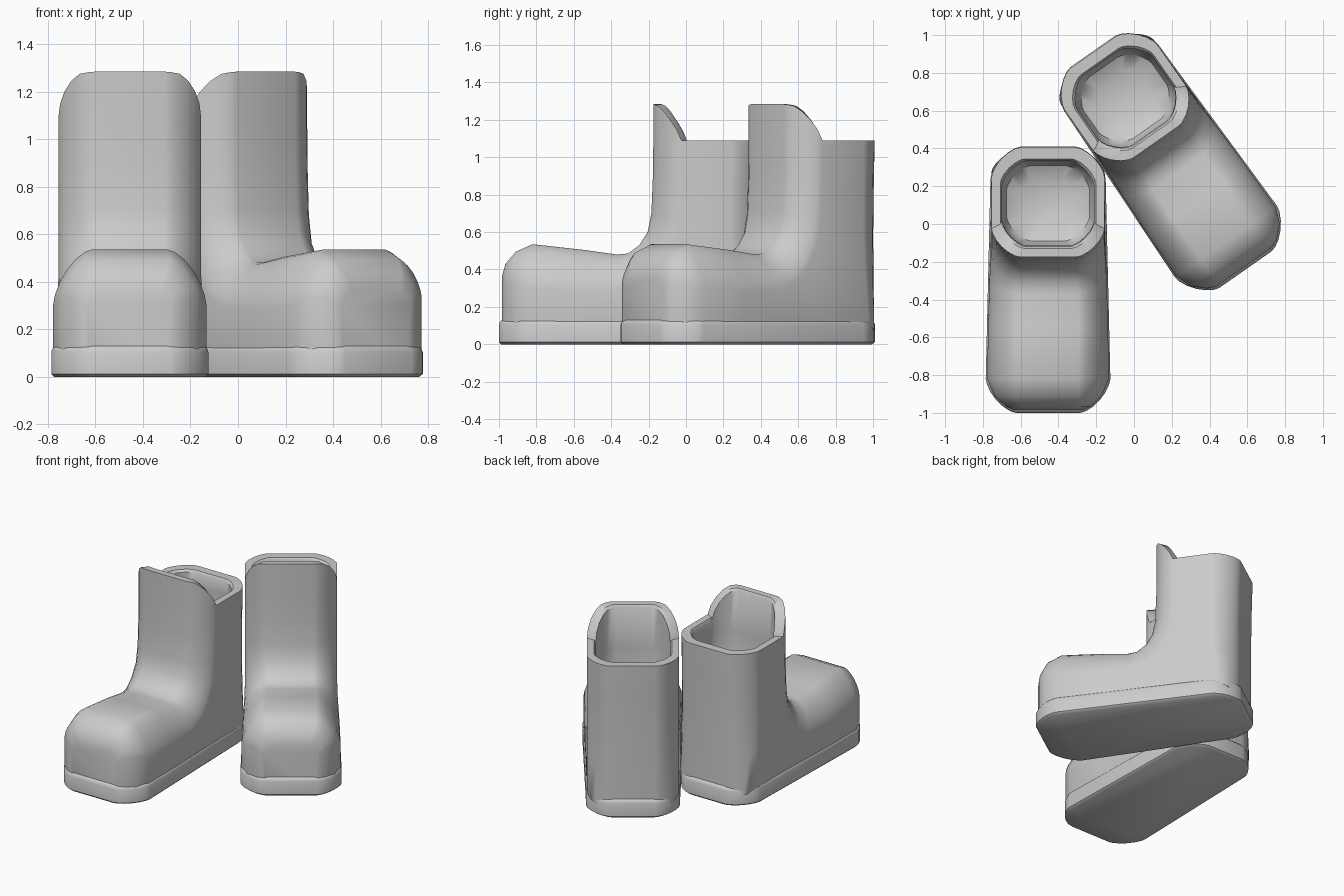
import bpy, bmesh
from math import sin, cos, pi, radians
from mathutils import Vector

if "Cube" in bpy.data.objects:
    bpy.data.objects.remove(bpy.data.objects["Cube"])

SEG = 6      # segments per rounded corner


def section(a, b, ha, hb, ra, rb):
    """Rounded rectangle between points a and b of the y-z plane.
    ha/hb: half widths in x, ra/rb: (x, along) corner sizes at each end."""
    a, b = Vector((0, *a)), Vector((0, *b))
    length = (b - a).length
    d = (b - a) / length
    half = []
    for i in range(SEG + 1):
        t = i / SEG * pi / 2
        s, c = sin(t) ** 1.3, max(cos(t), 0) ** 1.3
        half.append((ha - ra[0] * (1 - s), ra[1] * (1 - c)))
    for i in range(SEG + 1):
        t = i / SEG * pi / 2
        s, c = sin(t) ** 1.3, max(cos(t), 0) ** 1.3
        half.append((hb - rb[0] * (1 - c), length - rb[1] * (1 - s)))
    pts = [(x, u) for x, u in half] + [(-x, u) for x, u in reversed(half)]
    return [a + d * u + Vector((x, 0, 0)) for x, u in pts]


def loft(name, rings):
    """Skin a list of equal rings and cap both ends."""
    bm = bmesh.new()
    vs = [[bm.verts.new(p) for p in r] for r in rings]
    n = len(rings[0])
    for r, s in zip(vs, vs[1:]):
        for i in range(n):
            j = (i + 1) % n
            bm.faces.new((r[i], r[j], s[j], s[i]))
    bm.faces.new(vs[0])
    bm.faces.new(vs[-1])
    bmesh.ops.recalc_face_normals(bm, faces=bm.faces)
    mesh = bpy.data.meshes.new(name)
    bm.to_mesh(mesh)
    bm.free()
    obj = bpy.data.objects.new(name, mesh)
    bpy.context.collection.objects.link(obj)
    bpy.ops.object.select_all(action='DESELECT')
    obj.select_set(True)
    bpy.context.view_layer.objects.active = obj
    bpy.ops.object.shade_smooth_by_angle(angle=radians(40))
    return obj


def tongue(y):
    """Extra height of the front flap at depth y of the rim."""
    steps = [(-.18, .195), (-.15, .185), (-.12, .155), (-.085, .11), (-.055, .08), (-.04, 0)]
    for (y0, h0), (y1, h1) in zip(steps, steps[1:]):
        if y <= y1:
            return h0 + (h1 - h0) * max(0, (y - y0) / (y1 - y0))
    return 0


# foot and shaft: top/front point, sole/back point, half width, corners
profile = [
    ((-.985, .36), (-.985, .03), .18, (.06, .06), (.02, .02)),
    ((-.965, .43), (-.965, .03), .225, (.08, .10), (.02, .02)),
    ((-.91, .495), (-.91, .03), .285, (.12, .16), (.02, .02)),
    ((-.82, .535), (-.82, .03), .322, (.16, .23), (.02, .02)),
    ((-.55, .505), (-.50, .03), .317, (.15, .22), (.02, .02)),
    ((-.37, .48), (-.20, .03), .31, (.15, .20), (.03, .03)),
    ((-.31, .485), (.12, .03), .303, (.15, .19), (.06, .06)),
    ((-.25, .53), (.395, .04), .30, (.15, .17), (.15, .15)),
    ((-.205, .60), (.395, .32), .30, (.15, .16), (.15, .16)),
    ((-.185, .70), (.395, .58), .30, (.15, .15), (.15, .16)),
    ((-.177, .90), (.40, .88), .30, (.15, .15), (.15, .16)),
    ((-.175, 1.06), (.405, 1.06), .30, (.15, .15), (.15, .16)),
]
rings = [section(a, b, h, h, ra, rb) for a, b, h, ra, rb in profile]

# raised rim with front flap, then the inner lining
lift = [tongue(p.y) for p in rings[-1]]


def rim(front, back, half, z):
    r = section((front, z), (back, z), half, half, (.13, .13), (.13, .13))
    return [p + Vector((0, 0, h)) for p, h in zip(r, lift)]


outer = [Vector((p.x, p.y, 1.09 + h)) for p, h in zip(rings[-1], lift)]
rings += [outer, rim(-.13, .345, .253, 1.09), rim(-.12, .335, .243, 1.075)]
for f, b, h, z in [(-.115, .335, .243, .98), (-.115, .335, .243, .66),
                   (-.09, .31, .22, .58), (-.02, .24, .15, .54)]:
    c = min(.13, h * .6)
    rings.append(section((f, z), (b, z), h, h, (c, c), (c, c)))
upper = loft("boot_upper_left", rings)

# sole slab with a soft upper edge
sole_rings = []
for z, inset in [(0, .012), (.012, 0), (.105, 0), (.122, .006), (.135, .02)]:
    sole_rings.append(section((-1 + inset, z), (.41 - inset, z), .33 - inset,
                              .305 - inset, (.16, .18), (.16, .17)))
sole = loft("boot_sole_left", sole_rings)

# place the pair: one straight, one turned outwards
for obj in (upper, sole):
    other = obj.copy()
    other.name = obj.name.replace("left", "right")
    bpy.context.collection.objects.link(other)
    obj.location = (-.455, 0, 0)
    other.location = (.017, .578, 0)
    other.rotation_euler = (0, 0, radians(35))
